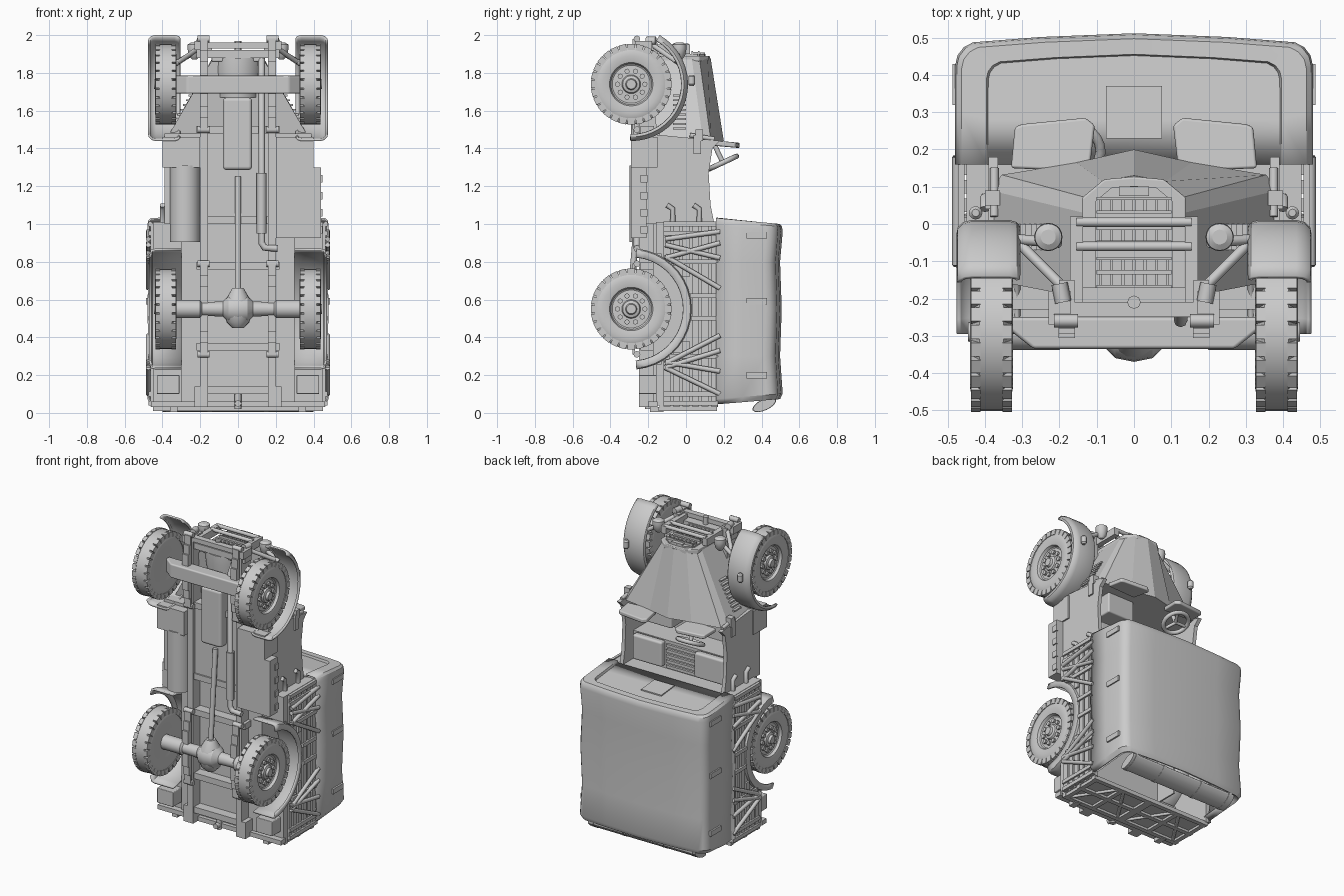
import bpy, bmesh
from math import sin, cos, pi, radians, sqrt
from mathutils import Vector, Matrix

cube = bpy.data.objects.get("Cube")
if cube:
    bpy.data.objects.remove(cube)

grey = bpy.data.materials.new("plain_grey")
grey.use_nodes = True
grey.diffuse_color = (.6, .6, .6, 1)
for node in grey.node_tree.nodes:
    if node.type == "BSDF_PRINCIPLED":
        node.inputs["Base Color"].default_value = (.6, .6, .6, 1)


def link(name, data, mirror):
    obj = bpy.data.objects.new(name, data)
    bpy.context.scene.collection.objects.link(obj)
    data.materials.append(grey)
    if mirror:
        obj.modifiers.new("mirror", "MIRROR")
        obj.modifiers["mirror"].use_mirror_merge = False
    return obj


def finish(name, bm, mirror=False, bevel=0, thick=0, sharp=32):
    bmesh.ops.recalc_face_normals(bm, faces=bm.faces[:])
    for face in bm.faces:
        face.smooth = True
    for edge in bm.edges:
        if len(edge.link_faces) == 2 and edge.calc_face_angle(0) > radians(sharp):
            edge.smooth = False
    mesh = bpy.data.meshes.new(name)
    bm.to_mesh(mesh)
    bm.free()
    obj = link(name, mesh, mirror)
    if thick:
        solid = obj.modifiers.new("thickness", "SOLIDIFY")
        solid.thickness, solid.offset = thick, 0
    if bevel:
        mod = obj.modifiers.new("bevel", "BEVEL")
        mod.width, mod.segments, mod.harden_normals = bevel, 2, True
    return obj


def add_box(bm, x, y, z, turn=Matrix()):
    size = Matrix.Diagonal((x[1] - x[0], y[1] - y[0], z[1] - z[0], 1))
    middle = Matrix.Translation((sum(x) / 2, sum(y) / 2, sum(z) / 2))
    bmesh.ops.create_cube(bm, size=1, matrix=turn @ middle @ size)


def box(name, x, y, z, mirror=False, bevel=0):
    bm = bmesh.new()
    add_box(bm, x, y, z)
    return finish(name, bm, mirror, bevel)


def loft(name, rings, closed=True, caps=(True, True), **options):
    bm = bmesh.new()
    rows = [[bm.verts.new(p) for p in ring] for ring in rings]
    for low, high in zip(rows, rows[1:]):
        for i in range(len(low) if closed else len(low) - 1):
            j = (i + 1) % len(low)
            bm.faces.new((low[i], low[j], high[j], high[i]))
    for row, wanted in ((rows[0], caps[0]), (rows[-1], caps[1])):
        if wanted:
            bm.faces.new(row)
    return finish(name, bm, **options)


def prism(name, points, axis, ends, **options):
    place = {"x": lambda p, e: (e, *p), "z": lambda p, e: (*p, e)}[axis]
    return loft(name, [[place(p, e) for p in points] for e in ends], **options)


def tube(name, paths, radius, mirror=False, cyclic=False):
    curve = bpy.data.curves.new(name, "CURVE")
    curve.dimensions = "3D"
    curve.bevel_depth, curve.bevel_resolution = radius, 2
    curve.use_fill_caps = True
    for path in paths:
        line = curve.splines.new("POLY")
        line.points.add(len(path) - 1)
        line.use_cyclic_u = cyclic
        for point, place in zip(line.points, path):
            point.co = (*place, 1)
    return link(name, curve, mirror)


def lathe(name, profile, centre, axis="x", steps=40, **options):
    rings = []
    for along, r in profile:
        turn = [(r * cos(2 * pi * i / steps), r * sin(2 * pi * i / steps)) for i in range(steps)]
        rings.append([Vector(centre) + Vector((along, u, v) if axis == "x" else (u, v, along)) for u, v in turn])
    return loft(name, rings, **options)


def both(half):
    return half + [(-x, y) for x, y in reversed(half) if x > 0]


# Wheels, hubs and tread blocks
axle_y = -.29
for label, z in (("front", 1.74), ("rear", .55)):
    hub = (0, axle_y, z)
    lathe(label + "_tyre", [(.34, .1), (.325, .15), (.333, .19), (.35, .212), (.415, .212), (.432, .19),
                            (.44, .15), (.432, .115), (.415, .108), (.41, .1)], hub, mirror=True)
    lathe(label + "_rim", [(.38, .1), (.41, .105), (.413, .05), (.425, .045), (.43, .03), (.445, .025)],
          hub, steps=24, mirror=True)
    lugs, nuts = bmesh.new(), bmesh.new()
    for i in range(28):
        turn = Matrix.Translation(hub) @ Matrix.Rotation(2 * pi * i / 28, 4, "X")
        for x in ((.327, .353), (.412, .438)):
            add_box(lugs, x, (.18, .214), (-.019, .019), turn)
    for r, size, count in ((.072, .014, 10), (.037, .006, 8)):
        for i in range(count):
            angle = 2 * pi * i / count
            spot = Matrix.Translation((.412, axle_y + r * cos(angle), z + r * sin(angle)))
            bmesh.ops.create_cone(nuts, cap_ends=True, segments=8, radius1=size, radius2=size,
                                  depth=.025, matrix=spot @ Matrix.Rotation(pi / 2, 4, "Y"))
    finish(label + "_tread_blocks", lugs, True)
    finish(label + "_wheel_nuts", nuts, True)


# Curved mudguards swept round each axle
def guard(name, z, section, start, stop, steps=18):
    rings = []
    for i in range(steps + 1):
        a = radians(start + (stop - start) * i / steps)
        rings.append([(x, axle_y + r * cos(a), z + r * sin(a)) for x, r in section])
    loft(name, rings, closed=False, caps=(False, False), mirror=True, thick=.012)


guard("front_mudguard", 1.74, [(.31, .28), (.318, .29), (.335, .295), (.435, .295), (.455, .29), (.468, .277), (.47, .265)], 60, -91)
guard("rear_mudguard", .55, [(.3, .315), (.44, .315), (.458, .31), (.465, .275)], 85, -85)

# Chassis, axles and transmission
box("chassis_rail", (.16, .2), (-.25, -.15), (.03, 1.96), mirror=True)
for z in (.12, .35, .78, 1.02, 1.5, 1.9):
    box("cross_member", (-.22, .22), (-.24, -.17), (z - .02, z + .02))
for z in (.55, 1.74):
    for step, reach in enumerate((.24, .18, .12)):
        y = -.27 - .012 * step
        box("leaf_spring", (.158, .202), (y - .012, y), (z - reach, z + reach), mirror=True)
    for end in (-.24, .24):
        tube("spring_shackle", [[(.15, -.26, z + end), (.215, -.26, z + end)]], .018, mirror=True)
prism("front_axle", both([(.34, -.25), (.34, -.28), (.27, -.335), (0, -.335)])[:3]
      + [(-.27, -.335), (-.34, -.28), (-.34, -.25)], "z", (1.69, 1.785), bevel=.01)
lathe("rear_axle", [(-.34, .048), (-.2, .048), (-.19, .036), (-.08, .04), (-.05, .07), (0, .08), (.05, .07),
                    (.08, .04), (.19, .036), (.2, .048), (.34, .048)], (0, axle_y, .55), steps=20)
lathe("differential_nose", [(-.1, .03), (-.07, .06), (0, .078), (.05, .065), (.11, .03)], (0, axle_y, .55), "z", 20)
tube("drive_shaft", [[(0, axle_y, .64), (0, -.24, 1.25)]], .017)
box("gearbox_sump", (-.08, .075), (-.29, -.1), (1.285, 1.67), bevel=.02)
lathe("engine_front", [(1.67, .11), (1.82, .13), (1.88, .13)], (0, -.12, 0), "z", 24)
tube("exhaust_pipe", [[(.125, -.2, 1.88), (.125, -.26, 1.8), (.125, -.26, .9), (.14, -.26, .875), (.21, -.26, .87)]], .018)
tube("exhaust_silencer", [[(.125, -.26, .95), (.125, -.26, 1.27)]], .026)

# Stowage below the cab
lathe("fuel_tank", [(.905, .08), (1.31, .08)], (-.28, -.22, 0), "z", 24)
box("side_locker", (.2, .44), (-.29, -.21), (.925, 1.3))
for z in (.97, 1.06, 1.15, 1.24):
    box("locker_hinge", (.435, .448), (-.24, -.205), (z - .02, z + .02))
box("step_box", (.2, .4), (-.29, -.15), (1.3, 1.46), mirror=True)
box("rear_lamp_box", (.31, .43), (-.25, -.13), (.1, .2), mirror=True, bevel=.005)
tube("tow_hook", [[(0, -.2, .12), (0, -.2, .02)], [(0, -.24, .05), (0, -.16, .05)]], .018)
box("rear_crossbar", (-.46, .46), (-.2, -.15), (.03, .06))
box("bar_end", (.2, .23), (-.25, -.17), (.03, .14), mirror=True)

# Cab tub, seats and controls
box("cab_floor", (-.38, .38), (-.23, -.14), (1, 1.48))
prism("cab_side", [(-.23, 1), (.15, 1), (.13, 1.1), (.12, 1.27), (.14, 1.4), (.18, 1.44), (-.23, 1.48)],
      "x", (.365, .39), mirror=True)
box("seat_platform", (-.365, .365), (-.14, .04), (1.01, 1.2))
for i in range(5):
    z = 1.03 + .035 * i
    box("platform_slat", (-.11, .11), (.04, .055), (z - .01, z + .01))
box("seat_cushion", (.12, .34), (.04, .09), (1.03, 1.2), mirror=True, bevel=.015)
box("scuttle_locker", (.06, .26), (-.14, .07), (1.3, 1.44), bevel=.01)
box("door_catch", (.385, .4), (.04, .08), (1.37, 1.47), mirror=True)
centre, lean = Vector((-.17, .195, 1.325)), Vector((0, .9, .42)).normalized()
rim = [centre + Vector((.08 * cos(pi * i / 12), 0, 0)) + lean * .08 * sin(pi * i / 12) for i in range(24)]
tube("steering_wheel", [rim], .014, cyclic=True)
tube("steering_spokes", [[centre, rim[i]] for i in (4, 12, 20)], .01)
tube("steering_column", [[centre, centre + Vector((0, -.08, .17))]], .013)
loft("wind_screen", [[(x, y, z - .09 * (y - .14)) for x, y in
                      ((.12, .14), (.33, .15), (.32, .26), (.3, .268), (.13, .285), (.105, .265))]
                     for z in (1.415, 1.443)], mirror=True, bevel=.008)
box("screen_pivot", (.36, .4), (.05, .09), (1.44, 1.5), mirror=True)
tube("screen_post", [[(.375, .02, 1.47), (.375, .15, 1.45)]], .012, mirror=True)

# Bonnet, radiator and grille
rear = both([(.385, -.15), (.385, .09), (.355, .132), (.155, .165), (0, .2)])
nose = both([(.13, -.2), (.135, .03), (.125, .07), (.085, .115), (0, .13)])
loft("bonnet", [[(x, y, 1.44) for x, y in rear], [(x, y, 1.88) for x, y in nose]], sharp=6)
prism("radiator_shell", both([(.14, -.22), (.14, .07), (.08, .12), (0, .127)]), "z", (1.86, 1.89), bevel=.006)
prism("shell_rim", both([(.105, -.21), (.105, .06), (.06, .098), (0, .102)]), "z", (1.88, 1.9))
for y in (.05, -.03, -.11, -.15):
    box("grille_bar", (-.1, .1), (y - .022, y - .014), (1.89, 1.915))
    box("grille_bar", (-.1, .1), (y + .014, y + .022), (1.89, 1.915))
    for i in range(7):
        x = -.09 + .03 * i
        box("grille_slat", (x - .004, x + .004), (y - .014, y + .014), (1.89, 1.91))
box("radiator_plate", (-.04, .04), (.075, .1), (1.9, 1.908))
for i in range(8):
    z = 1.5 + .025 * i
    x = .39 - .58 * (z - 1.44)
    box("bonnet_louvre", (x - .01, x + .008), (-.07, 0), (z, z + .01), mirror=True)

# Brush guard, bumper and lamps
box("guard_post", (.137, .172), (-.21, .02), (1.9, 1.95), mirror=True)
tube("guard_rail", [[(-.155, y, 1.945), (.155, y, 1.945)] for y in (.005, -.06)], .013)
box("bumper_bar", (-.22, .22), (-.25, -.21), (1.93, 1.96))
box("bumper_end", (.17, .23), (-.27, -.18), (1.92, 1.97), mirror=True)
tube("guard_stay", [[(.18, -.18, 1.95), (.31, -.05, 1.86)], [(.2, -.05, 1.93), (.33, -.04, 1.85)]], .014, mirror=True)
tube("tow_eye", [[(.19, -.21, 1.97), (.2, -.16, 1.97)]], .022, mirror=True)
tube("starting_handle", [[(0, -.21, 1.88), (0, -.21, 1.97)]], .018)
lathe("head_lamp", [(1.87, .012), (1.89, .03), (1.93, .038), (1.95, .036), (1.96, .02)], (.23, -.035, 0), "z", 20, mirror=True)
lathe("side_lamp", [(1.73, .01), (1.74, .018), (1.78, .018), (1.79, .01)], (.425, .03, 0), "z", 12, mirror=True)


# Load bed with planked sides cut away round the rear wheels
def arch_reach(offset):
    return sqrt(max(0, .32 ** 2 - offset ** 2))


box("bed_floor", (-.3, .3), (-.175, -.12), (.04, 1.01))
box("wheel_well_wall", (.29, .3), (-.17, .03), (.24, .86), mirror=True)
for ends in ((.04, .26), (.84, 1.01)):
    box("bed_corner_floor", (.29, .45), (-.16, -.12), ends, mirror=True)
side = [(-.14, .03), (.17, .03), (.17, 1.01), (-.14, 1.01)]
side += [(axle_y + .32 * cos(radians(a)), .55 + .32 * sin(radians(a))) for a in range(60, -61, -10)]
prism("bed_side", side, "x", (.43, .45), mirror=True)
box("head_board", (-.45, .45), (-.14, .17), (.99, 1.01))
for i in range(6):
    y = -.1 + .05 * i
    gap = arch_reach(y - .018 - axle_y)
    for ends in ((.035, .55 - gap), (.55 + gap, 1.005)):
        box("side_plank", (.45, .462), (y - .018, y + .018), ends, mirror=True)
for z in (.05, .1, .3, .5, .62, .8, .95, 1):
    foot = max(-.12, axle_y + arch_reach(z - .55))
    box("side_post", (.455, .473), (foot, .17), (z - .012, z + .012), mirror=True)
tube("side_brace", [[(.475, top, a), (.475, -.11, b)] for top, a, b in (
    (.18, .96, .92), (.18, .9, .82), (.18, .82, .89), (.18, .66, .83), (.18, .41, .26),
    (.18, .33, .24), (.18, .22, .27), (.18, .1, .24))], .013, mirror=True)
tube("cab_hoop", [[(.4, y, 1), (.4, y, 1.08), (.4, y - .03, 1.1)] for y in (.07, -.07)], .014, mirror=True)

# Tailgate
box("tail_gate", (-.44, .44), (-.14, .16), (.025, .04))
for y in (-.13, .01, .15):
    box("gate_rail", (-.45, .45), (y - .015, y + .015), (.01, .03))
for x in (.01, .22, .43):
    box("gate_stile", (x - .015, x + .015), (-.14, .16), (.01, .03), mirror=True)
tube("gate_brace", [[(.03, -.12, .02), (.2, .14, .02)], [(.41, -.12, .02), (.24, .14, .02)]], .01, mirror=True)
box("gate_hinge", (.32, .36), (-.19, -.12), (.005, .03), mirror=True)

# Canvas tilt with sagging panels, front window and rolled rear flap
arch = [(.475, .16), (.475, .3)]
arch += [(.415 + .06 * cos(radians(a)), .425 + .06 * sin(radians(a))) for a in (0, 25, 50, 75)]
arch = both(arch + [(.25, .497), (0, .507)])
rings = []
for z, slant, wide, tall in ((.07, .08, .9, .88), (.05, .08, .97, .97), (.075, .08, 1, 1), (.3, 0, .985, .96),
                             (.55, 0, 1, .985), (.8, 0, .985, .96), (.99, -.09, 1, 1), (1.015, -.09, .992, .99),
                             (1.027, -.09, .97, .965), (1.03, -.09, .84, .86), (1.015, -.09, .83, .85)):
    rings.append([(x * wide, .16 + (y - .16) * tall, z + slant * (y - .16)) for x, y in arch])
loft("canvas_tilt", rings, closed=False, caps=(False, True), thick=.01)
loft("tilt_window", [[(x, y, z - .09 * (y - .16)) for x, y in both([(.075, .23), (.075, .37)])]
                     for z in (1.016, 1.024)])
for z in (.2, .59, .94):
    box("tilt_strap", (.465, .487), (.32, .43), (z - .017, z + .017), mirror=True)


def oval(grow):
    spots = [(grow * .065 * cos(pi * i / 8), grow * .028 * sin(pi * i / 8)) for i in range(16)]
    return [(.415 + u * .9 - v * .42, .043 + u * .42 + v * .9) for u, v in spots]


prism("rolled_flap", oval(1), "x", (-.4, .4))
for x in (.15, .37):
    prism("flap_strap", oval(1.06), "x", (x - .012, x + .012), mirror=True)
